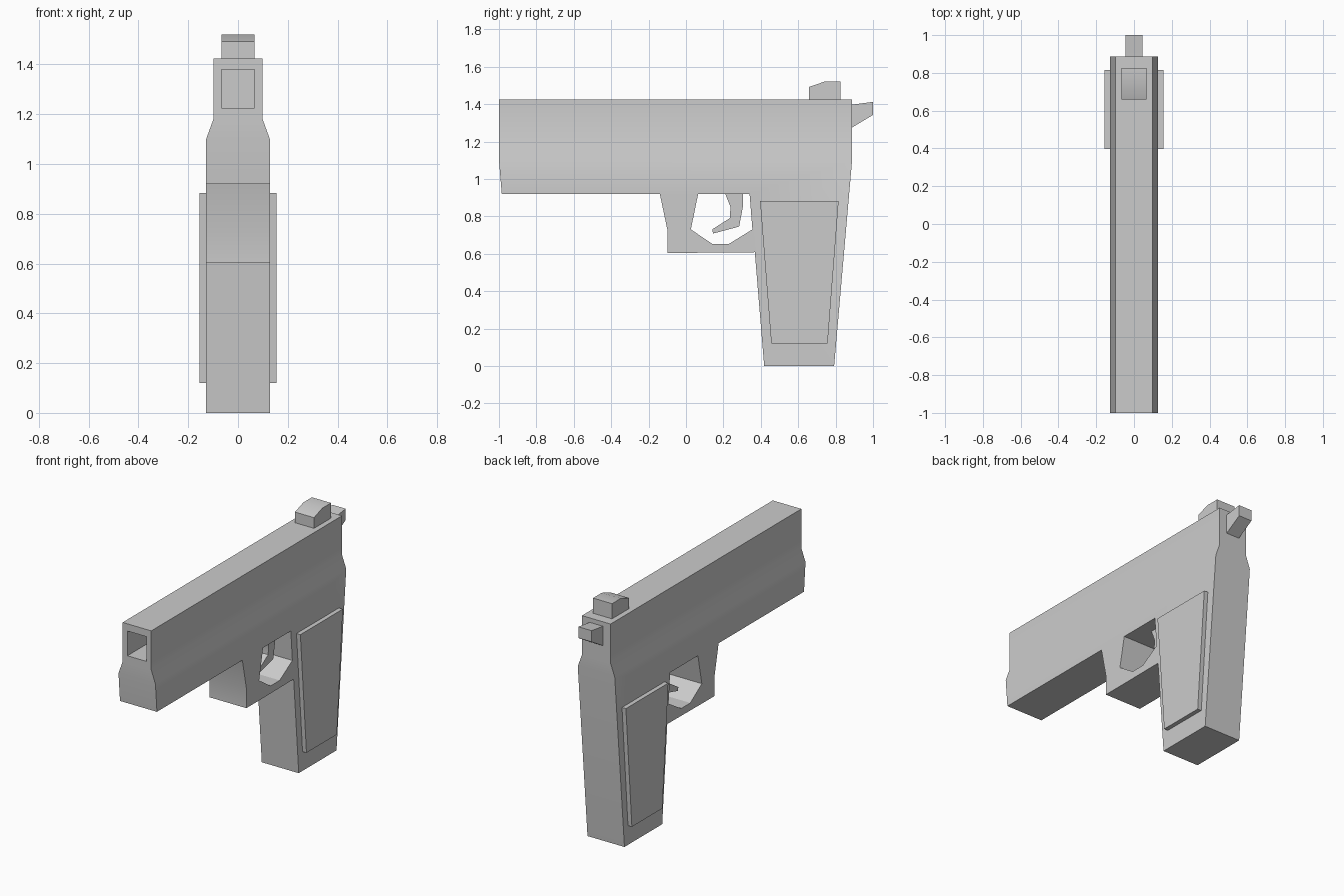
import bpy, bmesh
from mathutils import Vector

if "Cube" in bpy.data.objects:
    bpy.data.objects.remove(bpy.data.objects["Cube"])


def prism(name, outline, x0, x1):
    """Extrude a (y, z) side outline from x0 to x1."""
    bm = bmesh.new()
    face = bm.faces.new([bm.verts.new((x0, y, z)) for y, z in outline])
    ext = bmesh.ops.extrude_face_region(bm, geom=[face], use_keep_orig=True)
    new = [v for v in ext["geom"] if isinstance(v, bmesh.types.BMVert)]
    bmesh.ops.translate(bm, verts=new, vec=Vector((x1 - x0, 0, 0)))
    bmesh.ops.recalc_face_normals(bm, faces=bm.faces[:])
    mesh = bpy.data.meshes.new(name)
    bm.to_mesh(mesh)
    bm.free()
    obj = bpy.data.objects.new(name, mesh)
    bpy.context.collection.objects.link(obj)
    return obj


def cut(target, cutter):
    """Subtract the cutter and remove it."""
    mod = target.modifiers.new("cut", "BOOLEAN")
    mod.operation = "DIFFERENCE"
    mod.solver = "EXACT"
    mod.object = cutter
    bpy.context.view_layer.objects.active = target
    bpy.ops.object.modifier_apply(modifier=mod.name)
    bpy.data.objects.remove(cutter)


# Body: slide, frame, guard and handle in one outline
body = prism("body", [
    (-1, 1.425), (-1, 1.10), (-0.985, 0.92), (-0.14, 0.92), (-0.10, 0.73),
    (-0.10, 0.605), (0.03, 0.605), (0.368, 0.608), (0.418, 0), (0.792, 0),
    (0.888, 1.10), (0.888, 1.425)], -0.128, 0.128)

# Narrow the upper slide above a sloped shoulder
bm = bmesh.new()
bm.from_mesh(body.data)
for z in (1.10, 1.18):
    bmesh.ops.bisect_plane(bm, geom=bm.verts[:] + bm.edges[:] + bm.faces[:],
                           dist=0.0005, plane_co=(0, 0, z), plane_no=(0, 0, 1))
for v in bm.verts:
    if v.co.z > 1.15:
        v.co.x *= 0.099 / 0.128
bm.to_mesh(body.data)
bm.free()

# Guard opening and square bore
cut(body, prism("guard_cutter", [
    (0.065, 0.92), (0.026, 0.73), (0.14, 0.653), (0.23, 0.653),
    (0.355, 0.73), (0.34, 0.92)], -0.3, 0.3))
cut(body, prism("bore_cutter", [
    (-1.1, 1.225), (-0.7, 1.225), (-0.7, 1.38), (-1.1, 1.38)], -0.066, 0.066))

# Trigger, rear sight and hammer
trigger = prism("trigger", [
    (0.21, 0.94), (0.21, 0.92), (0.238, 0.85), (0.234, 0.79), (0.14, 0.73),
    (0.145, 0.708), (0.284, 0.745), (0.304, 0.85), (0.304, 0.94)], -0.045, 0.045)
sight = prism("rear_sight", [
    (0.658, 1.415), (0.658, 1.492), (0.74, 1.52), (0.826, 1.52),
    (0.826, 1.415)], -0.066, 0.066)
hammer = prism("hammer", [
    (0.87, 1.395), (0.888, 1.397), (1.0, 1.412), (1.0, 1.342), (0.888, 1.275),
    (0.87, 1.275)], -0.046, 0.046)

# Grip panel on each side
for side, label in ((1, "right"), (-1, "left")):
    prism("grip_panel_" + label, [
        (0.396, 0.883), (0.816, 0.883), (0.757, 0.12), (0.456, 0.12)],
        side * 0.11, side * 0.155)

# Soften only the shallow bends
for obj in bpy.context.collection.objects:
    obj.select_set(True)
bpy.context.view_layer.objects.active = body
bpy.ops.object.shade_smooth_by_angle(angle=0.52)
